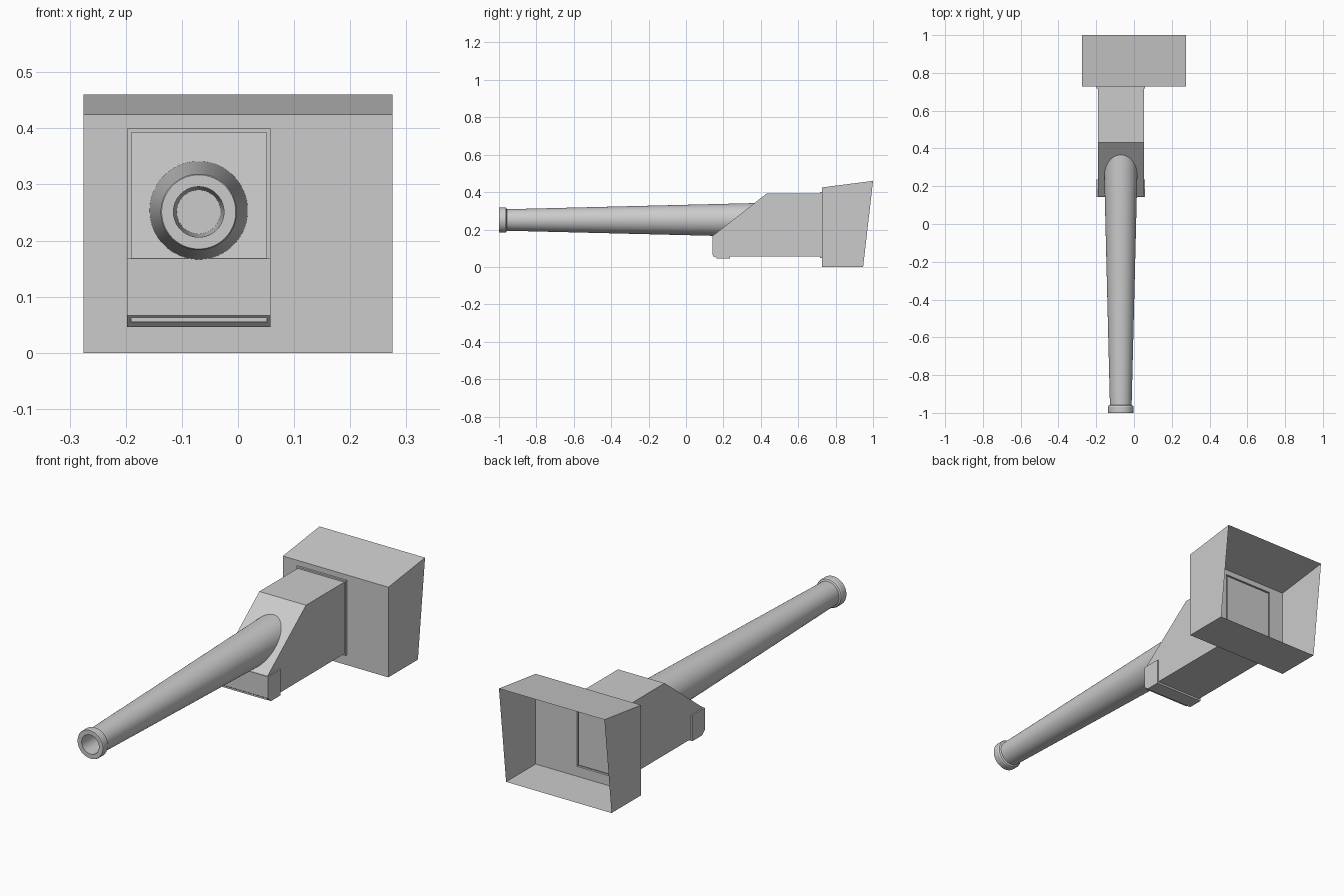
import bpy, bmesh, math

if "Cube" in bpy.data.objects:
    bpy.data.objects.remove(bpy.data.objects["Cube"])

grey = bpy.data.materials.new("light grey")
grey.diffuse_color = (0.6, 0.6, 0.6, 1)
grey.use_nodes = True
grey.node_tree.nodes["Principled BSDF"].inputs["Base Color"].default_value = grey.diffuse_color


def finish(name, bm, fix=True):
    if fix:
        bmesh.ops.recalc_face_normals(bm, faces=bm.faces)
    mesh = bpy.data.meshes.new(name)
    bm.to_mesh(mesh)
    bm.free()
    obj = bpy.data.objects.new(name, mesh)
    mesh.materials.append(grey)
    bpy.context.collection.objects.link(obj)
    return obj


def prism(name, profile, x0, x1):
    """Extrude a (y, z) side profile from x0 to x1."""
    bm = bmesh.new()
    face = bm.faces.new([bm.verts.new((x0, y, z)) for y, z in profile])
    side = bmesh.ops.extrude_face_region(bm, geom=[face])
    moved = [v for v in side["geom"] if isinstance(v, bmesh.types.BMVert)]
    bmesh.ops.translate(bm, verts=moved, vec=(x1 - x0, 0, 0))
    return finish(name, bm)


def lathe(name, profile, cx, cz, steps=96):
    """Turn a (radius, y) profile around an axis parallel to y."""
    bm = bmesh.new()
    rings = []
    for r, y in profile:
        angles = [2 * math.pi * i / steps for i in range(steps)]
        rings.append([bm.verts.new((cx + r * math.cos(a), y, cz + r * math.sin(a)))
                      for a in angles])
    for a, b in zip(rings, rings[1:]):
        for i in range(steps):
            j = (i + 1) % steps
            bm.faces.new((a[i], a[j], b[j], b[i]))
    bm.faces.new(rings[0])
    bm.faces.new(rings[-1])
    obj = finish(name, bm)
    bpy.context.view_layer.objects.active = obj
    obj.select_set(True)
    bpy.ops.object.shade_smooth_by_angle(angle=math.radians(25))
    obj.select_set(False)


# Wedge-fronted body and the slightly wider lip under its slope
prism("body", [(0.145, 0.168), (0.432, 0.393), (0.727, 0.393),
               (0.727, 0.055), (0.145, 0.055)], -0.191, 0.052)
prism("front_lip", [(0.142, 0.168), (0.235, 0.168), (0.235, 0.046),
                    (0.163, 0.046), (0.142, 0.066)], -0.198, 0.058)

# Tapered tube with end ring and bore
lathe("nozzle_tube", [(0.039, -0.70), (0.045, -1.0), (0.066, -1.0), (0.068, -0.997),
                      (0.068, -0.968), (0.065, -0.962), (0.0575, -0.958),
                      (0.091, 0.40)], -0.07, 0.251)

# Hood: thin open-backed box whose front wall has a shallow recess
bm = bmesh.new()


def loop(x0, x1, low, high):
    """Rectangle of verts, low and high are the (y, z) of its two edges."""
    corners = ((x0, low), (x1, low), (x1, high), (x0, high))
    return [bm.verts.new((x, *p)) for x, p in corners]


loops = [loop(-0.275, 0.275, (0.947, 0), (1.0, 0.46)),
         loop(-0.275, 0.275, (0.727, 0), (0.727, 0.425)),
         loop(-0.198, 0.058, (0.727, 0.047), (0.727, 0.40)),
         loop(-0.198, 0.058, (0.717, 0.047), (0.717, 0.40))]
for a, b in zip(loops, loops[1:]):
    for i in range(4):
        j = (i + 1) % 4
        bm.faces.new((a[i], a[j], b[j], b[i]))
bm.faces.new(loops[-1])
bmesh.ops.recalc_face_normals(bm, faces=bm.faces)
# Outer side of the hood faces outward
if sum(f.normal.y for f in bm.faces) > 0:
    bmesh.ops.reverse_faces(bm, faces=bm.faces)
finish("hood", bm, fix=False)
